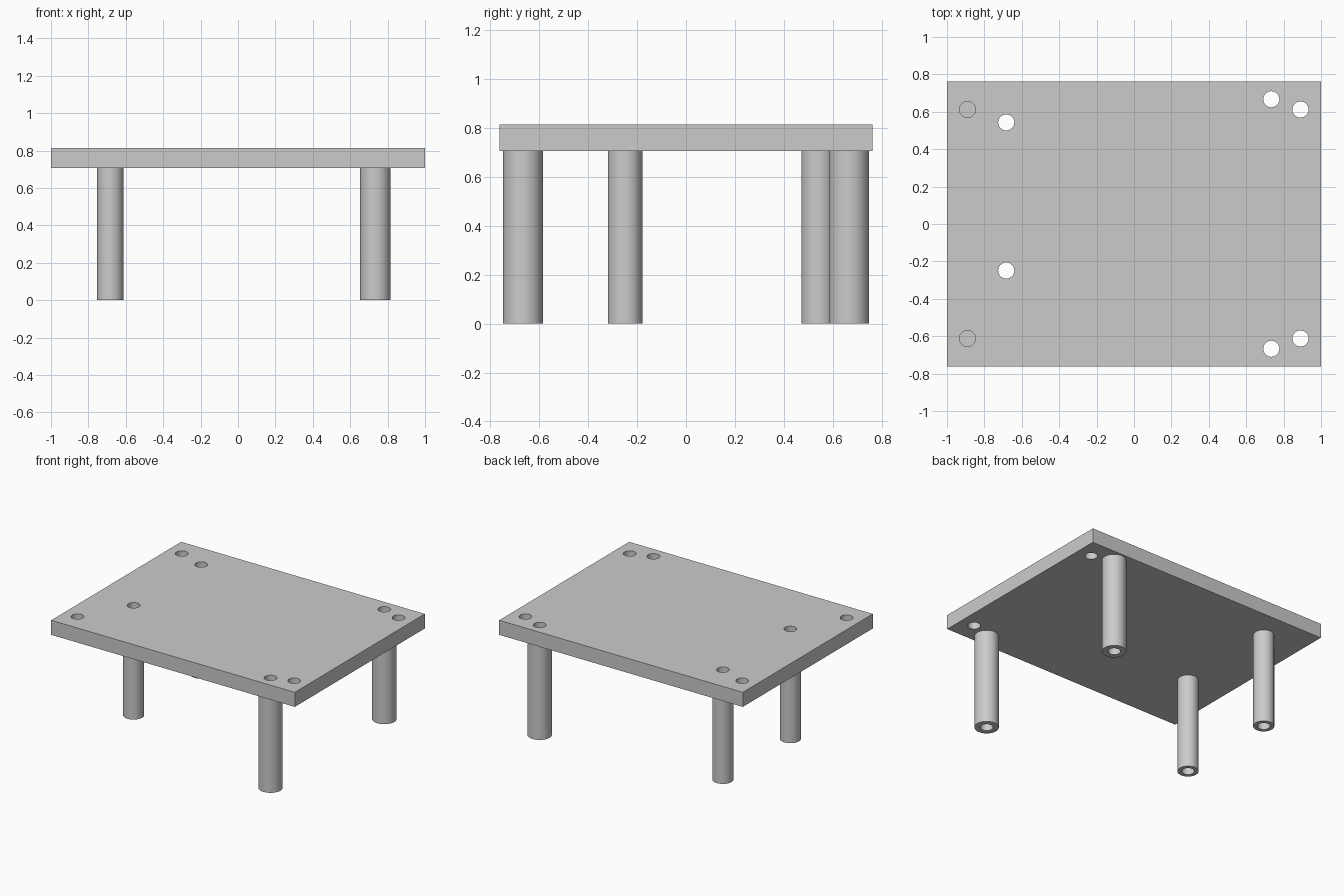
import bpy
import bmesh
from mathutils import Matrix

cube = bpy.data.objects.get("Cube")
if cube:
    bpy.data.objects.remove(cube, do_unlink=True)

LEG_TOP, TOP = 0.707, 0.815
BORE = 0.043
SIDES = 48

grey = bpy.data.materials.new("plain grey")
grey.use_nodes = True
colour = (0.6, 0.6, 0.6, 1)
grey.diffuse_color = colour
grey.node_tree.nodes["Principled BSDF"].inputs["Base Color"].default_value = colour


def make_object(name, bm):
    mesh = bpy.data.meshes.new(name)
    bmesh.ops.recalc_face_normals(bm, faces=bm.faces)
    bm.to_mesh(mesh)
    bm.free()
    mesh.materials.append(grey)
    obj = bpy.data.objects.new(name, mesh)
    bpy.context.collection.objects.link(obj)
    return obj


def smooth(obj):
    bpy.ops.object.select_all(action='DESELECT')
    obj.select_set(True)
    bpy.context.view_layer.objects.active = obj
    bpy.ops.object.shade_smooth_by_angle()


def add_rod(bm, x, y, z0, z1, radius):
    place = Matrix.Translation((x, y, (z0 + z1) / 2))
    bmesh.ops.create_cone(bm, cap_ends=True, segments=SIDES, radius1=radius,
                          radius2=radius, depth=z1 - z0, matrix=place)


def add_tube(name, x, y, radius):
    # Hollow leg: two rings at each end joined into walls and rims
    bm = bmesh.new()
    rings = []
    for r, z in ((radius, 0), (radius, LEG_TOP), (BORE, LEG_TOP), (BORE, 0)):
        place = Matrix.Translation((x, y, z))
        rings.append(bmesh.ops.create_circle(
            bm, segments=SIDES, radius=r, matrix=place)["verts"])
    for a, b in zip(rings, rings[1:] + rings[:1]):
        for i in range(SIDES):
            j = (i + 1) % SIDES
            bm.faces.new((a[i], a[j], b[j], b[i]))
    smooth(make_object(name, bm))


legs = {
    "front_left_leg": (0.734, -0.667, 0.082),
    "back_left_leg": (0.734, 0.667, 0.082),
    "front_right_leg": (-0.683, -0.249, 0.071),
    "back_right_leg": (-0.683, 0.543, 0.071),
}
for name, (x, y, radius) in legs.items():
    add_tube(name, x, y, radius)

# Table plate
bm = bmesh.new()
bmesh.ops.create_cube(bm, size=1, matrix=Matrix.Translation(
    (0, 0, (LEG_TOP + TOP) / 2)) @ Matrix.Diagonal((2, 1.524, TOP - LEG_TOP, 1)))
plate = make_object("table_plate", bm)

# Bores over the legs, open corner holes on one end, blind ones on the other
bm = bmesh.new()
for x, y, radius in legs.values():
    add_rod(bm, x, y, LEG_TOP - 0.1, TOP + 0.1, BORE)
for y in (-0.612, 0.612):
    add_rod(bm, 0.89, y, LEG_TOP - 0.1, TOP + 0.1, BORE)
    add_rod(bm, -0.89, y, LEG_TOP + 0.02, TOP + 0.1, BORE)
cutter = make_object("hole_cutter", bm)
cutter.hide_render = True

cut = plate.modifiers.new("holes", 'BOOLEAN')
cut.operation = 'DIFFERENCE'
cut.solver = 'EXACT'
cut.object = cutter
bpy.context.view_layer.objects.active = plate
bpy.ops.object.modifier_apply(modifier=cut.name)
bpy.data.objects.remove(cutter, do_unlink=True)
smooth(plate)
